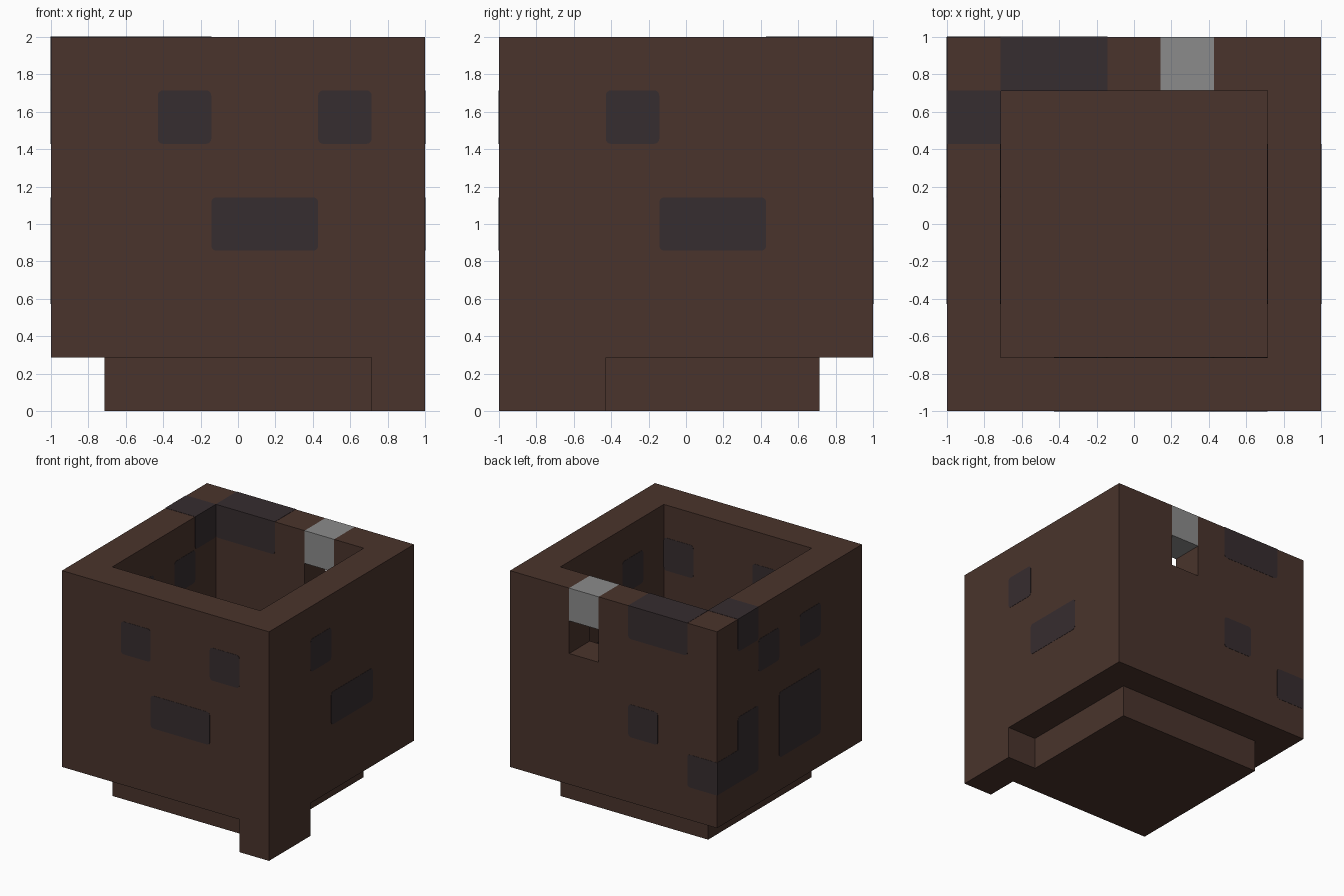
import bpy, bmesh, math
from mathutils import Vector
from itertools import product

cube = bpy.data.objects.get("Cube")
if cube:
    bpy.data.objects.remove(cube, do_unlink=True)

N = 7                # cells along each side
U = 2 / N            # cell size
LIFT = 0.002         # how far the painted patches stand proud
ROUND = 0.027        # patch corner radius


def material(name, rgb):
    m = bpy.data.materials.new(name)
    m.use_nodes = True
    m.diffuse_color = (*rgb, 1)
    m.node_tree.nodes["Principled BSDF"].inputs["Base Color"].default_value = (*rgb, 1)
    return m


brown = material("dark_brown", (0.068, 0.034, 0.025))
dark = material("charcoal", (0.037, 0.026, 0.029))
grey = material("metal_grey", (0.26, 0.26, 0.26))


def finish(bm, name, mats):
    mesh = bpy.data.meshes.new(name)
    bm.to_mesh(mesh)
    bm.free()
    for m in mats:
        mesh.materials.append(m)
    obj = bpy.data.objects.new(name, mesh)
    bpy.context.collection.objects.link(obj)
    return obj


# Open box: walls, recessed floor slab, one corner foot, a notch under the latch
LATCH, NOTCH = (4, 6, 6), (4, 6, 5)
FEET = {(6, 0, 0), (6, 1, 0)}


def solid(c):
    x, y, z = c
    if min(c) < 0 or max(c) >= N or c == NOTCH:
        return False
    on_rim = x in (0, N - 1) or y in (0, N - 1)
    return c in FEET or on_rim == (z > 0)


bm = bmesh.new()
for c in product(range(N), repeat=3):
    if not solid(c):
        continue
    for axis, side in product(range(3), (0, 1)):
        n = list(c)
        n[axis] += 2 * side - 1
        if solid(tuple(n)):
            continue
        quad = []
        for u, v in ((0, 0), (1, 0), (1, 1), (0, 1)):
            p = list(c)
            p[axis] += side
            p[(axis + 1) % 3] += u
            p[(axis + 2) % 3] += v
            quad.append(bm.verts.new((p[0] * U - 1, p[1] * U - 1, p[2] * U)))
        face = bm.faces.new(quad if side else quad[::-1])
        face.material_index = int(c == LATCH)
bmesh.ops.remove_doubles(bm, verts=bm.verts, dist=0.001)
bmesh.ops.dissolve_limit(bm, angle_limit=0.02, verts=bm.verts, edges=bm.edges,
                         delimit={'MATERIAL'})
finish(bm, "chest_box", [brown, grey])


# Dark patches run through the wall; corners are rounded away from box edges
def patch(name, axis, side, a0, a1, z0, z1):
    lo, hi = max(a0 * U - 1, -0.999), min(a1 * U - 1, 0.999)
    bottom, top = z0 * U, z1 * U + (LIFT if z1 == N else 0)
    pts = []
    for i, (a, z, sa, sz) in enumerate(((hi, top, 1, 1), (lo, top, -1, 1),
                                        (lo, bottom, -1, -1), (hi, bottom, 1, -1))):
        if abs(a) > 0.99 or z > 1.99:
            pts.append((a, z))
            continue
        for k in range(5):
            t = math.radians(90 * i + 22.5 * k)
            pts.append((a + ROUND * (math.cos(t) - sa), z + ROUND * (math.sin(t) - sz)))
    inner, outer = side * (1 - U - LIFT), side * (1 + LIFT)
    bm = bmesh.new()
    verts = []
    for a, z in pts:
        verts.append(bm.verts.new((inner, a, z) if axis == 0 else (a, inner, z)))
    face = bm.faces.new(verts)
    moved = bmesh.ops.extrude_face_region(bm, geom=[face])["geom"]
    shift = Vector((0, 0, 0))
    shift[axis] = outer - inner
    bmesh.ops.translate(bm, vec=shift,
                        verts=[g for g in moved if isinstance(g, bmesh.types.BMVert)])
    bmesh.ops.recalc_face_normals(bm, faces=bm.faces)
    finish(bm, name, [dark])


# Wall name: axis, side, then cell ranges (across start/end, height start/end)
walls = {
    "front": (1, -1, [(2, 3, 5, 6), (5, 6, 5, 6), (3, 5, 3, 4)]),
    "left": (0, 1, [(2, 3, 5, 6), (3, 5, 3, 4)]),
    "back": (1, 1, [(1, 3, 6, 7), (2, 3, 3, 4), (0, 1, 2, 3)]),
    "right": (0, -1, [(5, 6, 6, 7), (4, 5, 5, 6), (2, 3, 5, 6), (2, 4, 2, 4),
                      (5, 6, 2, 4), (5, 7, 2, 3)]),
}
for wall, (axis, side, cells) in walls.items():
    for i, cell in enumerate(cells, 1):
        patch(f"{wall}_patch_{i}", axis, side, *cell)
